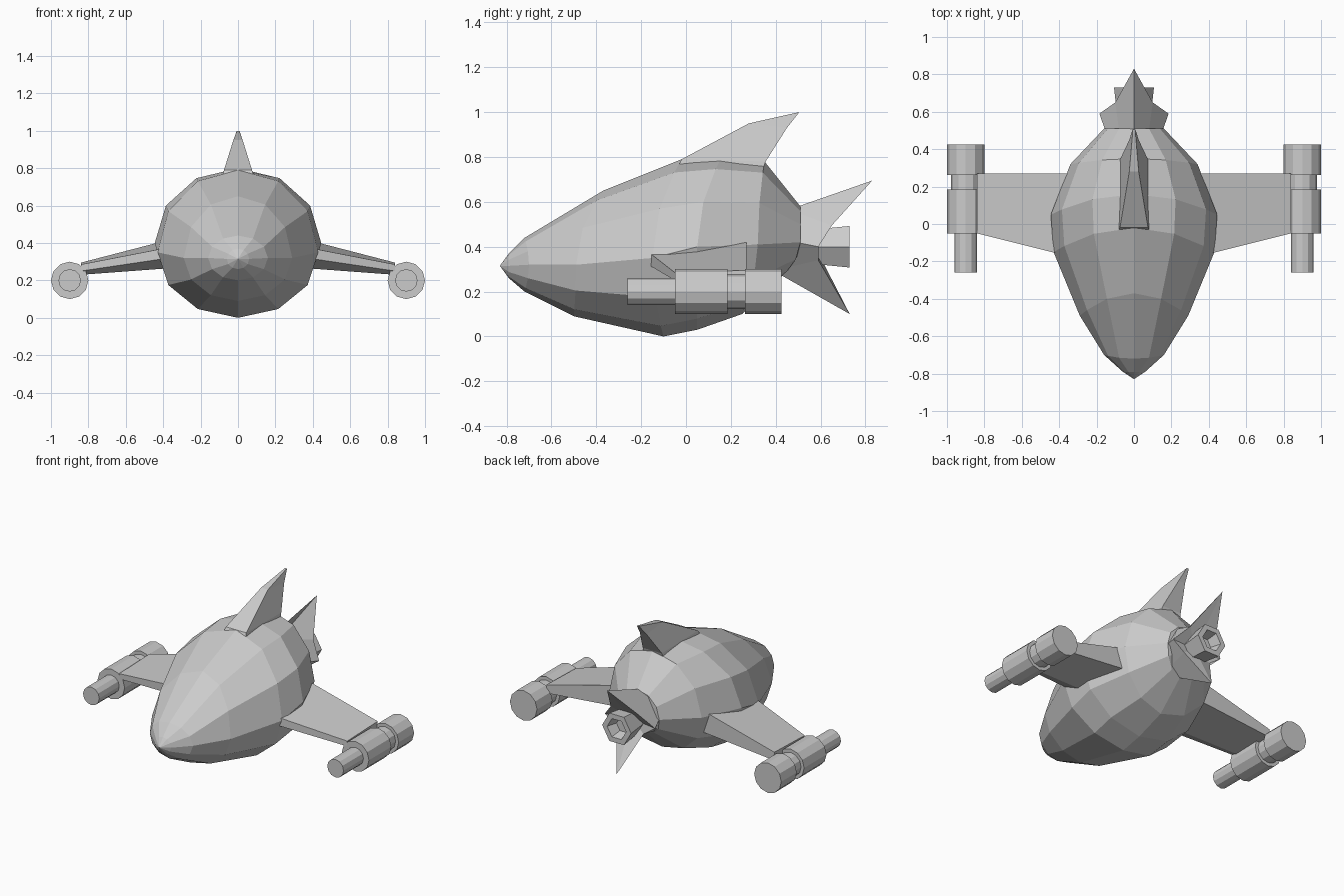
import bpy, math

if "Cube" in bpy.data.objects:
    bpy.data.objects.remove(bpy.data.objects["Cube"])


def make(name, verts, faces):
    me = bpy.data.meshes.new(name)
    me.from_pydata(verts, [], faces)
    ob = bpy.data.objects.new(name, me)
    bpy.context.collection.objects.link(ob)
    # consistent outward normals
    import bmesh
    bm = bmesh.new()
    bm.from_mesh(me)
    bmesh.ops.remove_doubles(bm, verts=bm.verts, dist=1e-5)
    bmesh.ops.recalc_face_normals(bm, faces=bm.faces)
    bm.to_mesh(me)
    bm.free()
    return ob


def loft(name, rings, start=None, end=None):
    """Skin equal rings; ends close with a point or with an n-gon."""
    n = len(rings[0])
    verts = [p for r in rings for p in r]
    faces = [(a + i, a + (i + 1) % n, a + n + (i + 1) % n, a + n + i)
             for a in range(0, n * (len(rings) - 1), n) for i in range(n)]
    for point, base in ((start, 0), (end, n * (len(rings) - 1))):
        if point:
            verts.append(point)
            faces += [(base + i, base + (i + 1) % n, len(verts) - 1) for i in range(n)]
        else:
            faces.append(tuple(range(base, base + n)))
    return make(name, verts, faces)


# Hull: tilted 12-sided rings (top y,z / half width, side y,z / bottom y,z)
def hull_ring(top, side, bottom):
    w, ys, zs = side
    ring = []
    for i in range(12):
        a = math.tau * i / 12
        c = math.cos(a)
        y, z = top if c >= 0 else bottom
        k = abs(c)
        ring.append((w * math.sin(a), ys + (y - ys) * k * k, zs + (z - zs) * k))
    return ring


loft("hull", [hull_ring(*r) for r in (
    ((-.79, .37), (.06, -.79, .315), (-.79, .26)),
    ((-.72, .44), (.16, -.70, .32), (-.72, .20)),
    ((-.37, .65), (.29, -.49, .32), (-.50, .09)),
    ((-.02, .79), (.43, -.15, .35), (-.10, .0)),
    ((.16, .80), (.445, .05, .40), (.05, .03)),
    ((.35, .78), (.34, .32, .41), (.25, .10)),
    ((.51, .58), (.16, .51, .42), (.43, .27)))],
    start=(0, -.83, .315), end=(0, .52, .42))


# Dorsal fin: tapering four-cornered sections
def fin_section(front, back):
    (yf, zf, wf), (yb, zb, wb) = front, back
    return [(-wf, yf, zf), (wf, yf, zf), (wb, yb, zb), (-wb, yb, zb)]


loft("dorsal_fin", [fin_section(*s) for s in (
    ((-.03, .77, .08), (.345, .75, .075)),
    ((-.02, .79, .075), (.355, .78, .07)),
    ((.28, .95, .025), (.45, .93, .025)),
    ((.48, .995, .008), (.505, 1.0, .008)))])


# Tail cowl: flared collar with long top and bottom spikes
def mirrored(half):
    return half + [(-x, y, z) for x, y, z in half[-2:0:-1]]


base = mirrored([(0, .50, .58), (.08, .50, .55), (.15, .49, .42),
                 (.09, .46, .31), (0, .43, .27)])
rim = mirrored([(0, .83, .695), (.10, .65, .495), (.185, .59, .40),
                (.10, .59, .34), (0, .73, .10)])
loft("tail_cowl", [base, rim], start=(0, .44, .42), end=(0, .57, .41))


# Exhaust nozzle: hexagonal bell with a recess
def hexagon(r, y):
    return [(r * math.cos(math.tau * i / 6), y, .40 + r * math.sin(math.tau * i / 6))
            for i in range(6)]


loft("exhaust_nozzle", [hexagon(.085, .54), hexagon(.107, .73),
                        hexagon(.07, .73), hexagon(.05, .66)])


# Wings and wingtip pods, both sides
def cylinder(name, x, r, y0, y1):
    bpy.ops.mesh.primitive_cylinder_add(
        vertices=12, radius=r, depth=y1 - y0,
        location=(x, (y0 + y1) / 2, .2), rotation=(math.pi / 2, 0, math.pi))
    bpy.context.object.name = name


for side, s in (("right", 1), ("left", -1)):
    root = [(s * .30, -.185, .39), (s * .30, .27, .435),
            (s * .30, .27, .29), (s * .30, -.06, .27), (s * .30, -.185, .33)]
    tip = [(s * .84, -.05, .285), (s * .84, .27, .295),
           (s * .84, .27, .24), (s * .84, 0, .23), (s * .84, -.05, .25)]
    loft(side + "_wing", [root, tip])
    for part, r, y0, y1 in (("barrel", .06, -.26, -.03), ("pod_body", .1, -.05, .185),
                            ("pod_neck", .078, .18, .27), ("pod_rear", .1, .263, .425)):
        cylinder(side + "_" + part, s * .9, r, y0, y1)
